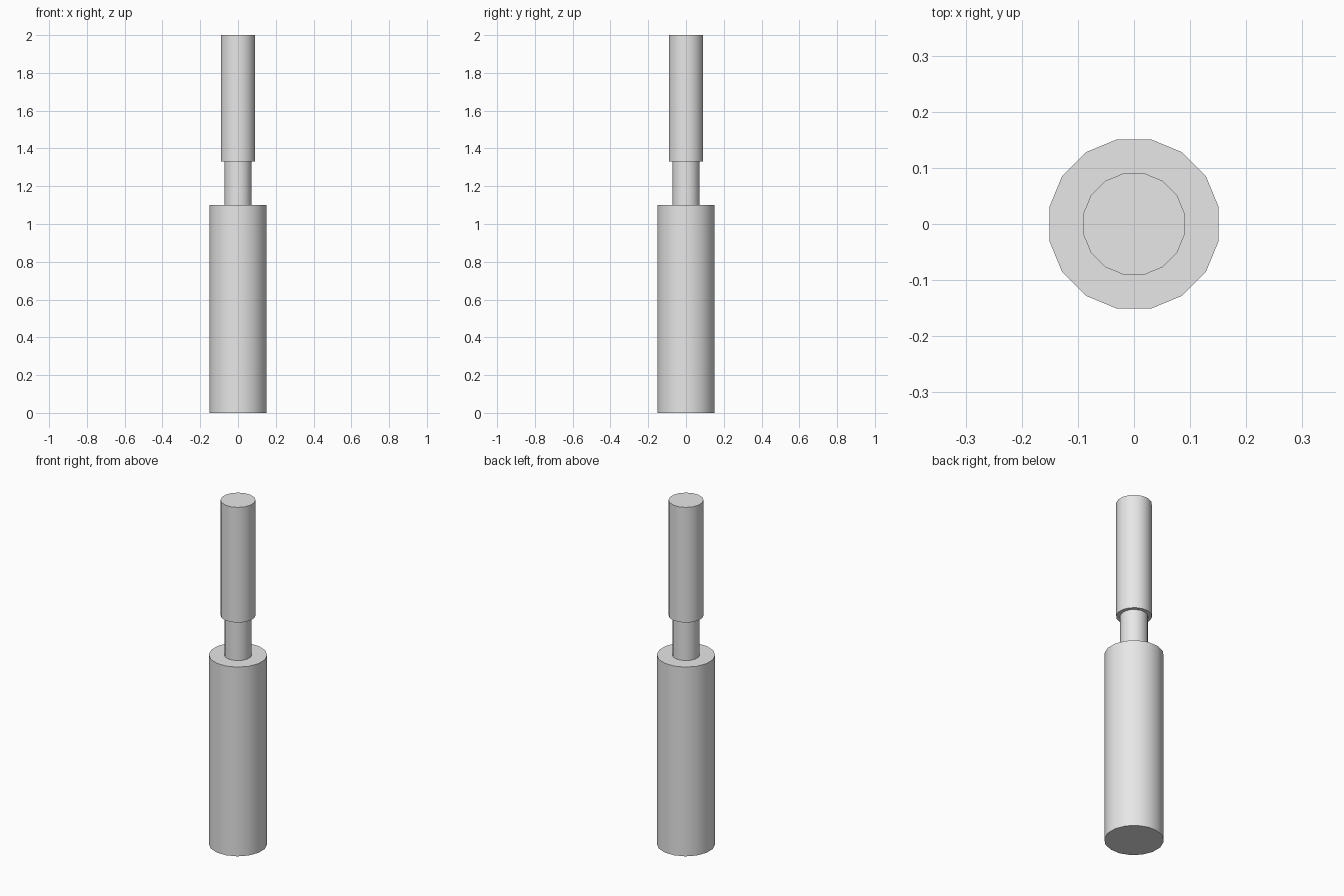
import bpy
import math

cube = bpy.data.objects.get("Cube")
if cube:
    bpy.data.objects.remove(cube, do_unlink=True)

SIDES = 16

# Single plain grey for the whole model
grey = bpy.data.materials.new("light_grey")
grey.use_nodes = True
colour = (0.8, 0.8, 0.8, 1)
grey.diffuse_color = colour
grey.node_tree.nodes["Principled BSDF"].inputs["Base Color"].default_value = colour


def cylinder(name, half_width, bottom, top):
    """Upright cylinder with a flat side facing each axis."""
    bpy.ops.mesh.primitive_cylinder_add(
        vertices=SIDES,
        radius=half_width / math.cos(math.pi / SIDES),
        depth=top - bottom,
        location=(0, 0, (bottom + top) / 2))
    obj = bpy.context.object
    obj.name = name
    # Turn the mesh half a step so flats, not corners, face the axes
    half_step = math.pi / SIDES
    c, s = math.cos(half_step), math.sin(half_step)
    for v in obj.data.vertices:
        x, y = v.co.x, v.co.y
        v.co.x, v.co.y = c * x - s * y, s * x + c * y
    obj.data.materials.append(grey)
    bpy.ops.object.shade_smooth_by_angle(angle=math.radians(30))
    return obj


# Wide lower body, narrow neck, slim upper shaft
cylinder("lower_body", 0.151, 0, 1.1)
cylinder("neck", 0.071, 1.1, 1.33)
cylinder("upper_shaft", 0.0905, 1.33, 2)
